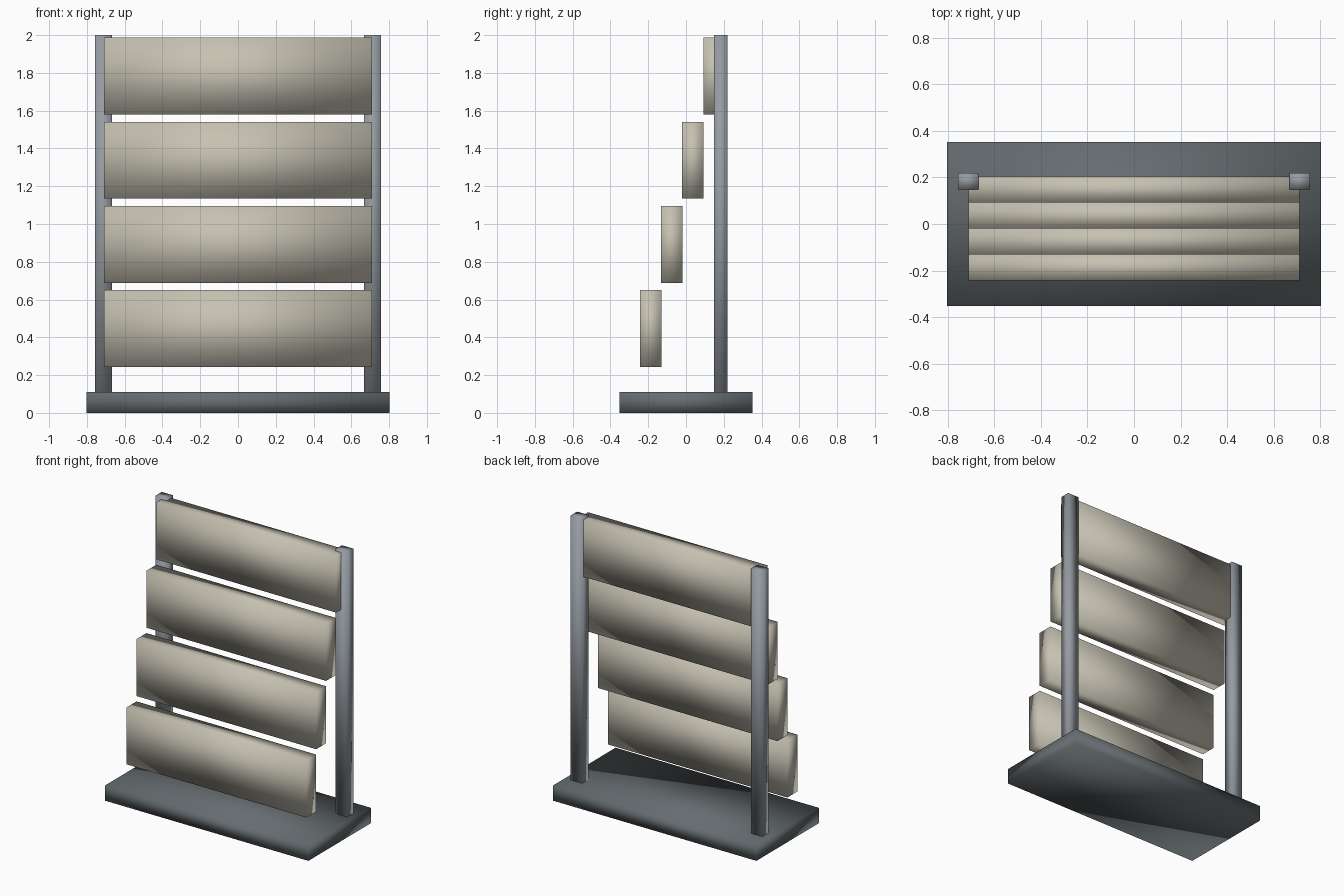
import bpy
import bmesh
from mathutils import Vector

cube = bpy.data.objects.get("Cube")
if cube:
    bpy.data.objects.remove(cube, do_unlink=True)


def material(name, color):
    mat = bpy.data.materials.new(name)
    mat.use_nodes = True
    mat.diffuse_color = (*color, 1)
    mat.node_tree.nodes["Principled BSDF"].inputs["Base Color"].default_value = (*color, 1)
    return mat


def block(name, low, high, mat):
    """Smooth-shaded box between two opposite corners."""
    low, high = Vector(low), Vector(high)
    bm = bmesh.new()
    bmesh.ops.create_cube(bm, size=1)
    bmesh.ops.scale(bm, vec=high - low, verts=bm.verts)
    bmesh.ops.translate(bm, vec=(low + high) / 2, verts=bm.verts)
    for face in bm.faces:
        face.smooth = True
    mesh = bpy.data.meshes.new(name)
    bm.to_mesh(mesh)
    bm.free()
    mesh.materials.append(mat)
    obj = bpy.data.objects.new(name, mesh)
    bpy.context.collection.objects.link(obj)
    return obj


dark_grey = material("dark grey", (0.13, 0.15, 0.16))
steel_grey = material("steel grey", (0.30, 0.33, 0.36))
cream = material("cream", (0.56, 0.53, 0.44))

# Base slab
block("base", (-0.803, -0.352, 0), (0.803, 0.352, 0.11), dark_grey)

# Two upright posts at the back
for side, x in (("right", -0.712), ("left", 0.712)):
    block(side + "_post", (x - 0.045, 0.148, 0.002), (x + 0.045, 0.22, 2), steel_grey)

# Four boards stepping up and back
for i in range(4):
    y, z = -0.243 + 0.1115 * i, 0.243 + 0.4455 * i
    block(f"board_{i + 1}", (-0.71, y, z), (0.71, y + 0.112, z + 0.407), cream)
